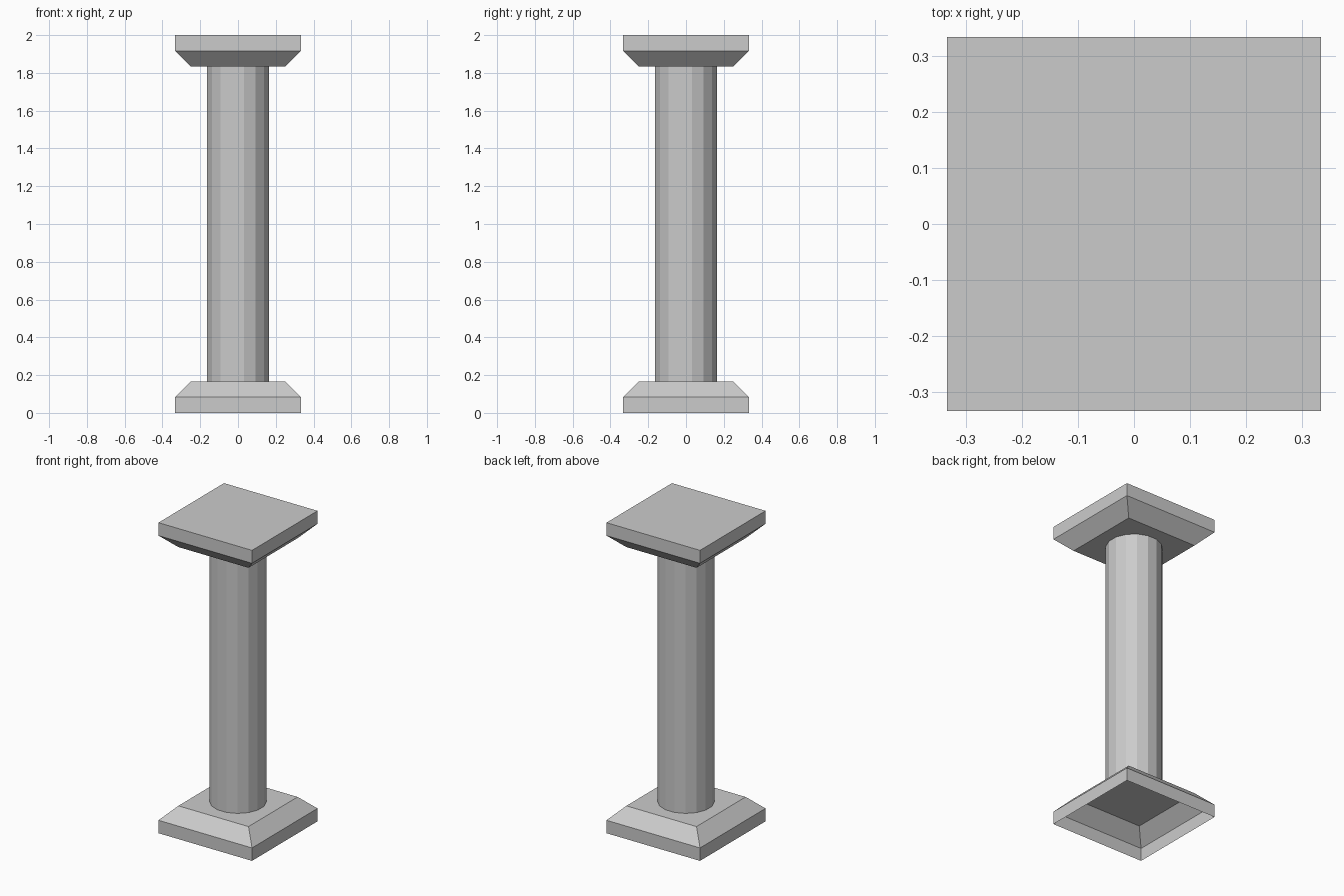
import bpy
import bmesh
import math

default = bpy.data.objects.get("Cube")
if default:
    bpy.data.objects.remove(default, do_unlink=True)

stone = bpy.data.materials.new("grey stone")
stone.use_nodes = True
GREY = (0.6, 0.6, 0.6, 1)
stone.diffuse_color = GREY
stone.node_tree.nodes["Principled BSDF"].inputs["Base Color"].default_value = GREY

UNIT = 1 / 12  # slab thickness; every other size is a multiple of it
HEIGHT = 2


def ring_loft(name, sides, rings, cap_start=True, cap_end=True):
    """Stack regular polygons given as (distance to flat side, z)."""
    bm = bmesh.new()
    loops = []
    for apothem, z in rings:
        radius = apothem / math.cos(math.pi / sides)
        angles = [(i + 0.5) * math.tau / sides for i in range(sides)]
        loops.append([bm.verts.new((radius * math.cos(a), radius * math.sin(a), z))
                      for a in angles])
    for low, high in zip(loops, loops[1:]):
        for i in range(sides):
            j = (i + 1) % sides
            bm.faces.new((low[i], low[j], high[j], high[i]))
    if cap_start:
        bm.faces.new(loops[0][::-1])
    if cap_end:
        bm.faces.new(loops[-1])
    mesh = bpy.data.meshes.new(name)
    bm.to_mesh(mesh)
    bm.free()
    mesh.materials.append(stone)
    obj = bpy.data.objects.new(name, mesh)
    bpy.context.collection.objects.link(obj)
    return obj


# Square base: straight slab with a sloped top, hollow and open underneath
wide, narrow = 4 * UNIT, 3 * UNIT
ring_loft("base", 4, [(wide, 0), (wide, UNIT), (narrow, 2 * UNIT)], cap_start=False)

# Faceted round shaft
shaft_apothem = 2 * UNIT * math.cos(math.pi / 16)
ring_loft("shaft", 16, [(shaft_apothem, 2 * UNIT), (shaft_apothem, HEIGHT - 2 * UNIT)],
          cap_start=False, cap_end=False)

# Square capital: the base profile turned over, closed on top
ring_loft("capital", 4, [(narrow, HEIGHT - 2 * UNIT), (wide, HEIGHT - UNIT), (wide, HEIGHT)])
